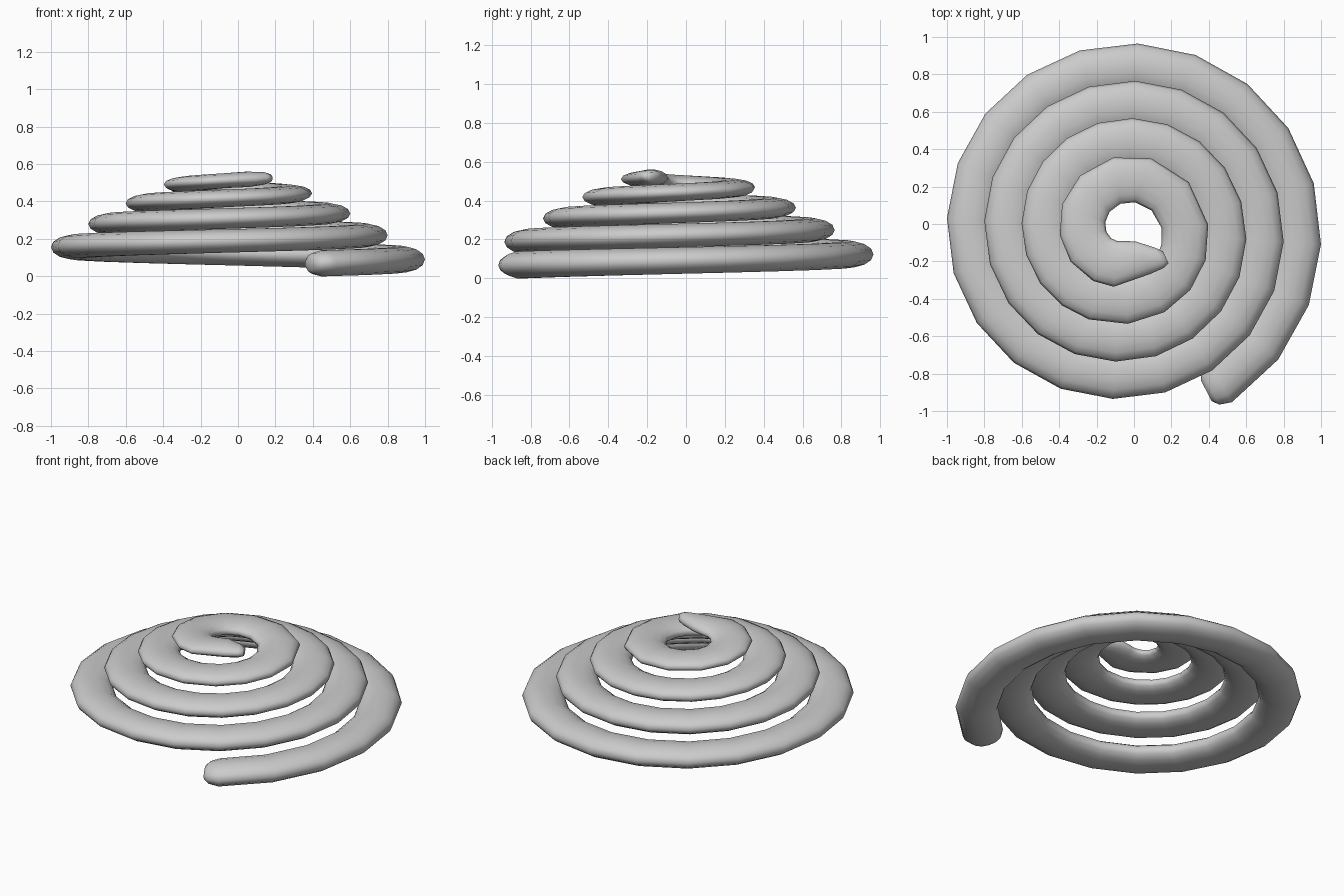
import bpy, bmesh
from math import sin, cos, radians, pi

if "Cube" in bpy.data.objects:
    bpy.data.objects.remove(bpy.data.objects["Cube"])

SIDES = 14
CX, CY = -0.05, -0.035          # spiral axis


def spiral_section(deg, scale=1.0):
    """Centre, outward direction and half sizes of the flattened tube."""
    t = deg / 360
    a = radians(deg)
    r = 1.05 - 0.2 * t - 0.125
    z = 0.09 + 0.135 * t - 0.006 * t * t
    return (CX + r * cos(a), CY + r * sin(a), z, a,
            0.125 * scale, (0.07 - 0.008 * t) * scale)


# Rounded lower end, then the even coils, then the coarser inner coil
sections = [spiral_section(-63, 0.5), spiral_section(-61.5, 0.8)]
angles = [-58 + 18 * k for k in range(58)]
angles += [992, 1016, 1038, 1060, 1084, 1117, 1150, 1179,
           1209, 1237, 1264, 1290, 1318, 1339]
sections += [spiral_section(d) for d in angles]

# Upper end straightens and tapers to a blunt tip
for x, y, z, half, thick in [(0.05, -0.18, 0.517, 0.095, 0.042),
                             (0.135, -0.18, 0.522, 0.06, 0.034),
                             (0.17, -0.178, 0.523, 0.035, 0.022)]:
    sections.append((x, y, z, radians(-65), half, thick))

# Skin the sections into one tube
bm = bmesh.new()
rings = []
for x, y, z, a, w, h in sections:
    ring = []
    for i in range(SIDES):
        u = 2 * pi * i / SIDES
        ring.append(bm.verts.new((x + w * cos(u) * cos(a),
                                  y + w * cos(u) * sin(a),
                                  z + h * sin(u))))
    rings.append(ring)
for p, q in zip(rings, rings[1:]):
    for i in range(SIDES):
        j = (i + 1) % SIDES
        bm.faces.new((p[i], p[j], q[j], q[i]))
bm.faces.new(rings[0])
bm.faces.new(rings[-1])
bmesh.ops.recalc_face_normals(bm, faces=bm.faces)

# Rest on the ground
low = min(v.co.z for v in bm.verts)
bmesh.ops.translate(bm, verts=bm.verts, vec=(0, 0, -low))

mesh = bpy.data.meshes.new("coiled_tube")
bm.to_mesh(mesh)
bm.free()
for f in mesh.polygons:
    f.use_smooth = True
obj = bpy.data.objects.new("coiled_tube", mesh)
bpy.context.collection.objects.link(obj)
